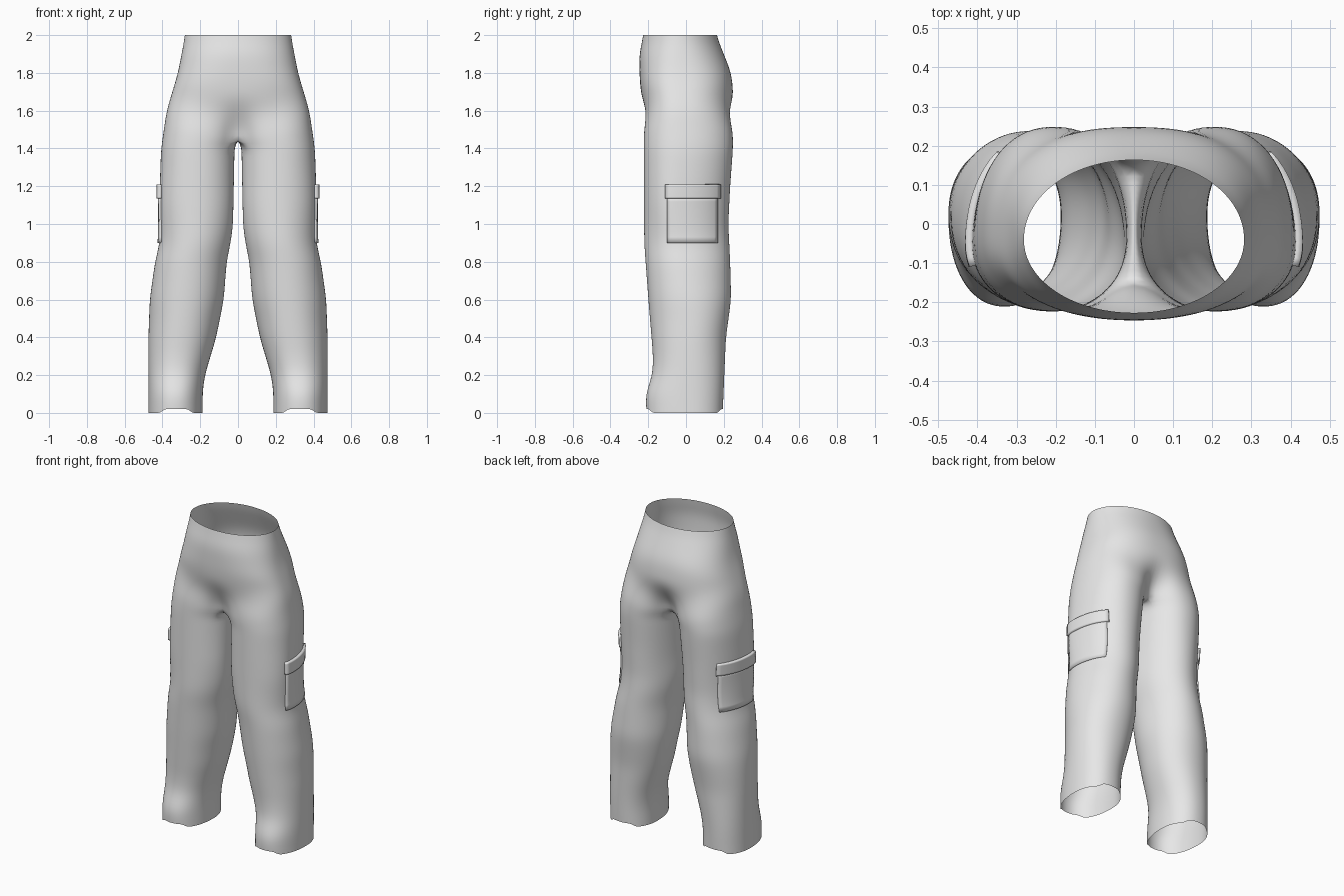
import bpy
import math
from mathutils import Vector
from mathutils.bvhtree import BVHTree

if "Cube" in bpy.data.objects:
    bpy.data.objects.remove(bpy.data.objects["Cube"], do_unlink=True)

grey = bpy.data.materials.new("plain_grey_cloth")
grey.use_nodes = True
grey.diffuse_color = (0.8, 0.8, 0.8, 1)
grey.node_tree.nodes["Principled BSDF"].inputs["Base Color"].default_value = (0.8, 0.8, 0.8, 1)

# Silhouette profiles as (height, offset), from waist to hem
OUTER = [(2, .28), (1.8, .318), (1.6, .378), (1.4, .408), (1.2, .415), (.9, .415),
         (.8, .44), (.6, .468), (.4, .475), (0, .475)]
INNER = [(1.4, .018), (1, .026), (.92, .035), (.8, .06), (.6, .075), (.4, .115),
         (.2, .175), (.12, .187), (0, .187)]
FRONT = [(2, -.225), (1.9, -.248), (1.75, -.245), (1.6, -.225), (.9, -.222), (.6, -.2),
         (.3, -.175), (.2, -.178), (.1, -.215), (0, -.21)]
BACK = [(2, .16), (1.9, .2), (1.8, .24), (1.7, .25), (1.4, .25), (1.2, .235), (1, .225),
        (.8, .235), (.6, .24), (.4, .212), (0, .195)]
MIDDLE = [(2, -.04), (1.4, -.03), (1.1, -.06), (.8, -.02), (.5, .03), (0, .02)]
ROUND = [(2, 2), (1.75, 2.5), (1.5, 2.2), (1, 2), (0, 2.2)]

CROTCH = 1.45
OUT_N, IN_N = 30, 8
SPLIT = math.radians(145)


def lerp(a, b, t):
    return a + (b - a) * t


def linear(profile, z):
    z = min(max(z, profile[-1][0]), profile[0][0])
    for (z1, v1), (z0, v0) in zip(profile, profile[1:]):
        if z >= z0:
            return lerp(v0, v1, (z - z0) / (z1 - z0))


def value(profile, z):
    """Profile value, softened around its corners."""
    near = [linear(profile, z + d) for d in (-.03, 0, .03)]
    return sum(near) / len(near)


def section(z, angle, centre, half):
    """Point on a rounded section; angle 0 points outward, negative is front."""
    power = 2 / value(ROUND, z)
    c, s = math.cos(angle), math.sin(angle)
    mid = value(MIDDLE, z)
    reach = value(BACK, z) - mid if s > 0 else mid - value(FRONT, z)
    x = centre + half * math.copysign(abs(c) ** power, c)
    return Vector((x, mid + reach * math.copysign(abs(s) ** power, s), z))


def hip_ring(z):
    """Half ring that narrows from a full hip to the top of one leg."""
    t = min(max((z - CROTCH) / .24, 0), 1)
    blend = t * t * (3 - 2 * t)
    outer = value(OUTER, z)
    ring = []
    for i in range(OUT_N + 1):
        u = 2 * i / OUT_N - 1
        hip = section(z, u * math.pi / 2, 0, outer)
        leg = section(z, u * SPLIT, outer / 2, outer / 2)
        p = leg.lerp(hip, blend)
        if i in (0, OUT_N):
            p.x = 0
        ring.append(p)
    return ring


def leg_ring(z):
    """Closed ring: outer arc, then inner arc from back to front."""
    outer, inner = value(OUTER, z), value(INNER, z)
    angles = [SPLIT * (2 * i / OUT_N - 1) for i in range(OUT_N + 1)]
    gap = 2 * (math.pi - SPLIT)
    angles += [SPLIT + gap * i / (IN_N + 1) for i in range(1, IN_N + 1)]
    return [section(z, a, (outer + inner) / 2, (outer - inner) / 2) for a in angles]


def make_object(name, verts, faces):
    mesh = bpy.data.meshes.new(name)
    mesh.from_pydata(verts, [], faces)
    mesh.materials.append(grey)
    mesh.shade_smooth()
    obj = bpy.data.objects.new(name, mesh)
    bpy.context.collection.objects.link(obj)
    mirror = obj.modifiers.new("mirror", "MIRROR")
    mirror.merge_threshold = .0005
    return obj


# Trousers: hip rings, a crotch seam on the mirror plane, then leg rings
hip_steps, leg_steps = 14, 32
rings = [hip_ring(lerp(2, CROTCH, i / hip_steps)) for i in range(hip_steps + 1)]
seam = rings[-1]
back, front = seam[-1].copy(), seam[0].copy()
seam += [back.lerp(front, i / (IN_N + 1)) for i in range(1, IN_N + 1)]
for i in range(leg_steps):
    rings.append(leg_ring(lerp(1.405, .01, i / (leg_steps - 1))))
for p in rings[-1]:                       # gently waved hem
    p.z += .01 if abs(p.x - .33) < .08 else -.01

verts, starts, faces = [], [], []
for ring in rings:
    starts.append(len(verts))
    verts += ring
for r in range(len(rings) - 1):
    top, low = starts[r], starts[r + 1]
    is_leg = r >= hip_steps
    size = len(rings[r])
    for i in range(size if is_leg else OUT_N):
        j = (i + 1) % size
        faces.append((top + i, low + i, low + j, top + j))
trousers = make_object("trousers", verts, faces)
trousers.modifiers.new("smooth", "SUBSURF").levels = 1
trousers.modifiers["smooth"].render_levels = 1

# Cargo pockets: patches wrapped on the outside of each leg
bpy.context.view_layer.update()
cloth = BVHTree.FromObject(trousers, bpy.context.evaluated_depsgraph_get())


def side_patch(name, y0, y1, z0, z1, lift):
    cols, rows = 14, 8
    points, quads = [], []
    for r in range(rows + 1):
        for c in range(cols + 1):
            y, z = lerp(y0, y1, c / cols), lerp(z0, z1, r / rows)
            hit, normal, _, _ = cloth.ray_cast(Vector((1, y, z)), Vector((-1, 0, 0)))
            points.append(Vector((hit.x + lift, y, z)))
    for r in range(rows):
        for c in range(cols):
            a = r * (cols + 1) + c
            quads.append((a, a + 1, a + cols + 2, a + cols + 1))
    patch = make_object(name, points, quads)
    solid = patch.modifiers.new("thickness", "SOLIDIFY")
    solid.thickness = lift + .006
    solid.offset = -1
    bpy.ops.object.select_all(action="DESELECT")
    patch.select_set(True)
    bpy.context.view_layer.objects.active = patch
    bpy.ops.object.shade_smooth_by_angle(angle=math.radians(40))


side_patch("cargo_pocket", -.1, .17, .9, 1.15, .009)
side_patch("cargo_pocket_flap", -.11, .185, 1.135, 1.21, .018)
